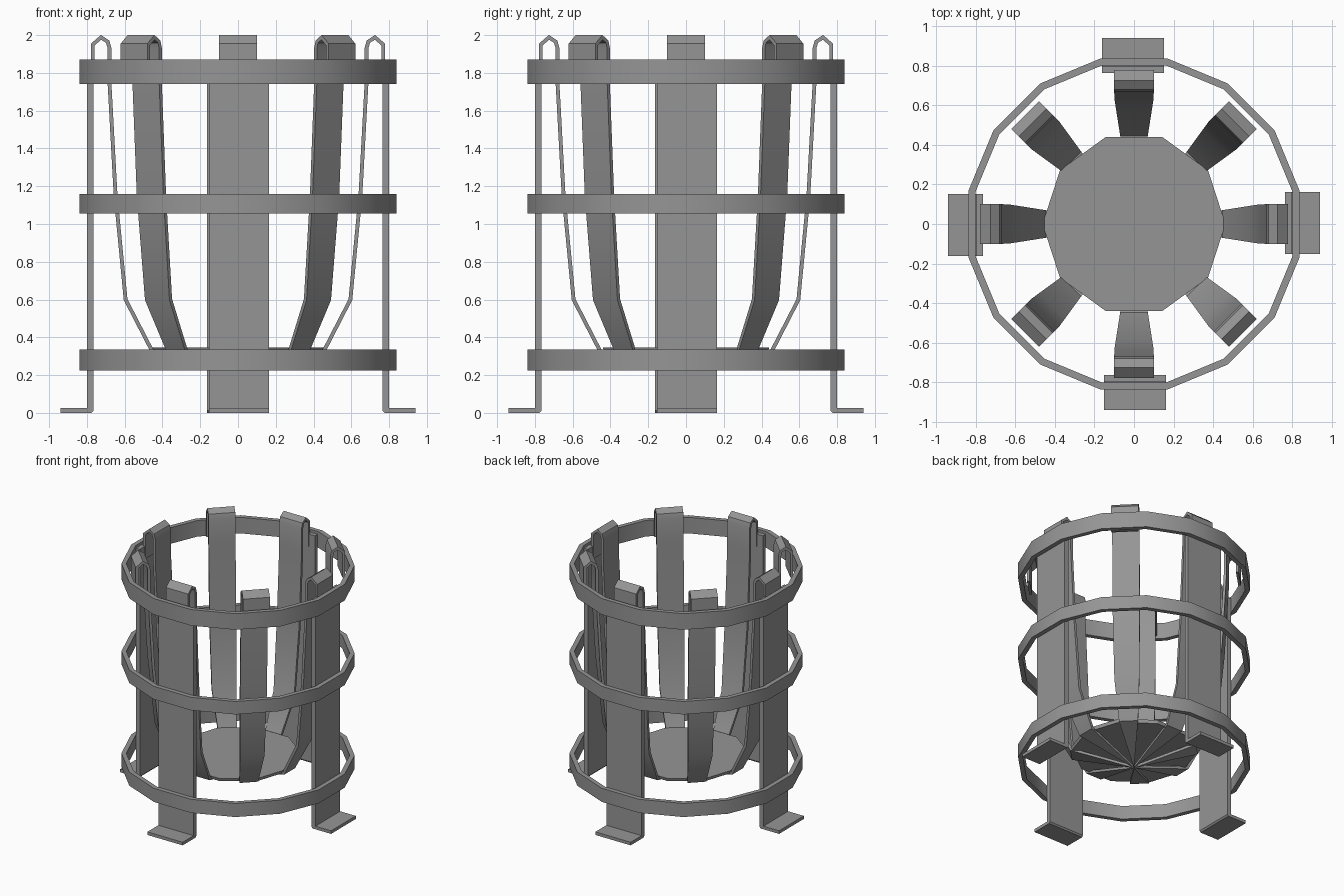
import bpy, bmesh, math
from mathutils import Matrix

if "Cube" in bpy.data.objects:
    bpy.data.objects.remove(bpy.data.objects["Cube"])

# Dark iron
iron = bpy.data.materials.new("dark_iron")
iron.diffuse_color = (0.3, 0.3, 0.3, 1)
iron.use_nodes = True
iron.node_tree.nodes["Principled BSDF"].inputs["Base Color"].default_value = iron.diffuse_color


def finish(name, bm, angle=0.0, thickness=0.0):
    bmesh.ops.recalc_face_normals(bm, faces=bm.faces)
    bm.transform(Matrix.Rotation(angle, 4, 'Z'))
    me = bpy.data.meshes.new(name)
    bm.to_mesh(me)
    bm.free()
    me.materials.append(iron)
    ob = bpy.data.objects.new(name, me)
    bpy.context.collection.objects.link(ob)
    bpy.ops.object.select_all(action='DESELECT')
    ob.select_set(True)
    bpy.context.view_layer.objects.active = ob
    if thickness:
        mod = ob.modifiers.new("thickness", 'SOLIDIFY')
        mod.thickness = thickness
        mod.offset = 0
        mod.use_even_offset = True
        bpy.ops.object.modifier_apply(modifier=mod.name)
    bpy.ops.object.shade_smooth_by_angle(angle=math.radians(30))
    return ob


def hoop(name, z0, z1, sides=16, outer=0.855, inner=0.819):
    bm = bmesh.new()
    loops = []
    for i in range(sides):
        a = 2 * math.pi * (i + 0.5) / sides
        loops.append([bm.verts.new((r * math.cos(a), r * math.sin(a), z))
                      for r, z in ((outer, z0), (outer, z1), (inner, z1), (inner, z0))])
    for i in range(sides):
        p, q = loops[i], loops[(i + 1) % sides]
        for k in range(4):
            bm.faces.new((p[k], q[k], q[(k + 1) % 4], p[(k + 1) % 4]))
    return finish(name, bm)


def leg(name, angle):
    profile = [(0.765, 1.85), (0.80, 1.85), (0.80, 0.025),
               (0.94, 0.025), (0.94, 0.0), (0.775, 0.0), (0.765, 0.012)]
    bm = bmesh.new()
    face = bm.faces.new([bm.verts.new((x, -0.153, z)) for x, z in profile])
    ext = bmesh.ops.extrude_face_region(bm, geom=[face])
    bmesh.ops.translate(bm, vec=(0, 0.316, 0),
                        verts=[v for v in ext['geom'] if isinstance(v, bmesh.types.BMVert)])
    return finish(name, bm, angle)


def strap(name, angle):
    # radius and height along the strap, from the bottom centre to the hook end
    path = [(0.006, 0.20), (0.455, 0.328), (0.595, 0.60), (0.648, 1.15), (0.68, 1.74),
            (0.68, 1.93), (0.69, 1.965), (0.725, 1.988), (0.769, 1.95), (0.769, 1.75)]
    bm = bmesh.new()
    rows = []
    for r, z in path:
        w = min(0.10, 0.154 * r)
        rows.append((bm.verts.new((r, -w, z)), bm.verts.new((r, w, z))))
    for p, q in zip(rows, rows[1:]):
        bm.faces.new((p[0], p[1], q[1], q[0]))
    return finish(name, bm, angle, thickness=0.02)


# Three hoops
hoop("lower_hoop", 0.225, 0.335)
hoop("middle_hoop", 1.055, 1.16)
hoop("upper_hoop", 1.74, 1.87)

# Four flat legs with outward feet
for i in range(4):
    leg(f"leg_{i + 1}", i * math.pi / 2)

# Eight hooked basket straps
for i in range(8):
    strap(f"basket_strap_{i + 1}", i * math.pi / 4)

# Ten-sided floor plate, turned so a flat side faces front and back
bm = bmesh.new()
bmesh.ops.create_cone(bm, cap_ends=True, segments=10, radius1=0.455, radius2=0.463, depth=0.025,
                      matrix=Matrix.Translation((0, 0, 0.3325)))
corner = max(bm.verts, key=lambda v: v.co.x)
finish("floor_plate", bm, -math.atan2(corner.co.y, corner.co.x))
